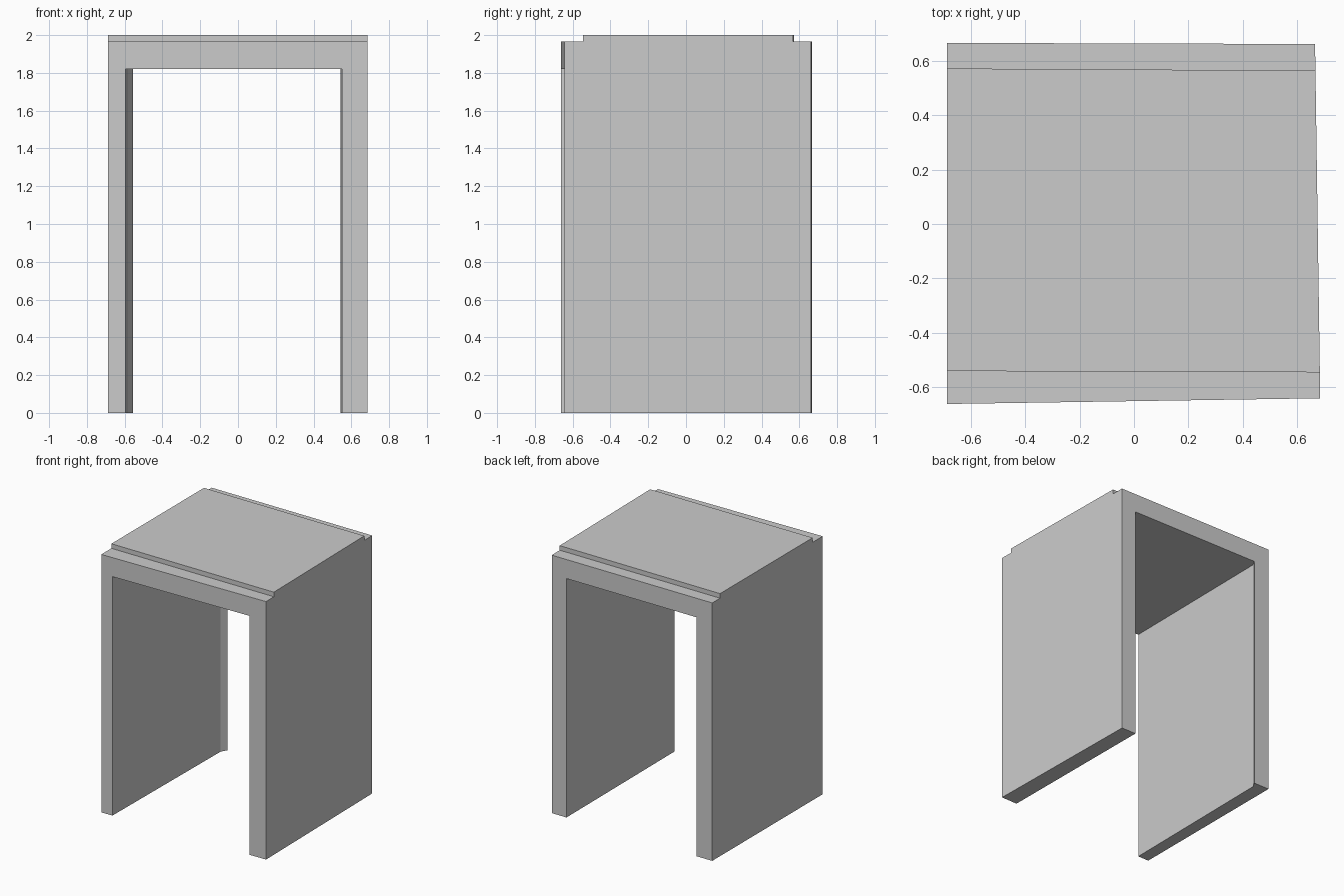
import bpy, bmesh

if "Cube" in bpy.data.objects:
    bpy.data.objects.remove(bpy.data.objects["Cube"])


def prism(name, outline, z0, z1):
    """Extrude a plan outline (counter-clockwise) from z0 to z1."""
    bm = bmesh.new()
    base = bm.faces.new([bm.verts.new((x, y, z0)) for x, y in outline])
    side = bmesh.ops.extrude_face_region(bm, geom=[base], use_keep_orig=True)
    top = [v for v in side["geom"] if isinstance(v, bmesh.types.BMVert)]
    bmesh.ops.translate(bm, verts=top, vec=(0, 0, z1 - z0))
    bmesh.ops.recalc_face_normals(bm, faces=bm.faces)
    mesh = bpy.data.meshes.new(name)
    bm.to_mesh(mesh)
    bm.free()
    obj = bpy.data.objects.new(name, mesh)
    bpy.context.collection.objects.link(obj)
    return obj


def cut(target, cutter):
    """Subtract the cutter, then discard it."""
    cutter.hide_render = True
    mod = target.modifiers.new("cut", 'BOOLEAN')
    mod.operation = 'DIFFERENCE'
    mod.solver = 'EXACT'
    mod.object = cutter
    bpy.context.view_layer.objects.active = target
    bpy.ops.object.modifier_apply(modifier=mod.name)
    bpy.data.objects.remove(cutter)


# Slightly skewed outer block
frame = prism("portal_frame", [(-0.688, -0.663), (0.686, -0.642),
                               (0.667, 0.663), (-0.688, 0.667)], 0, 2)

# Passage between the legs, with a small kink at the back of the left leg
cut(frame, prism("passage_cutter", [
    (-0.595, -0.8), (0.55, -0.8), (0.55, -0.64), (0.543, 0.663), (0.543, 0.8),
    (-0.557, 0.8), (-0.557, 0.666), (-0.582, 0.622), (-0.595, -0.662)], -0.2, 1.82))

# Shallow ledges along the front and back of the roof
cut(frame, prism("front_ledge_cutter", [(-0.9, -0.8), (0.9, -0.8),
                                        (0.9, -0.547), (-0.9, -0.541)], 1.965, 2.2))
cut(frame, prism("back_ledge_cutter", [(-0.9, 0.574), (0.9, 0.564),
                                       (0.9, 0.8), (-0.9, 0.8)], 1.965, 2.2))
